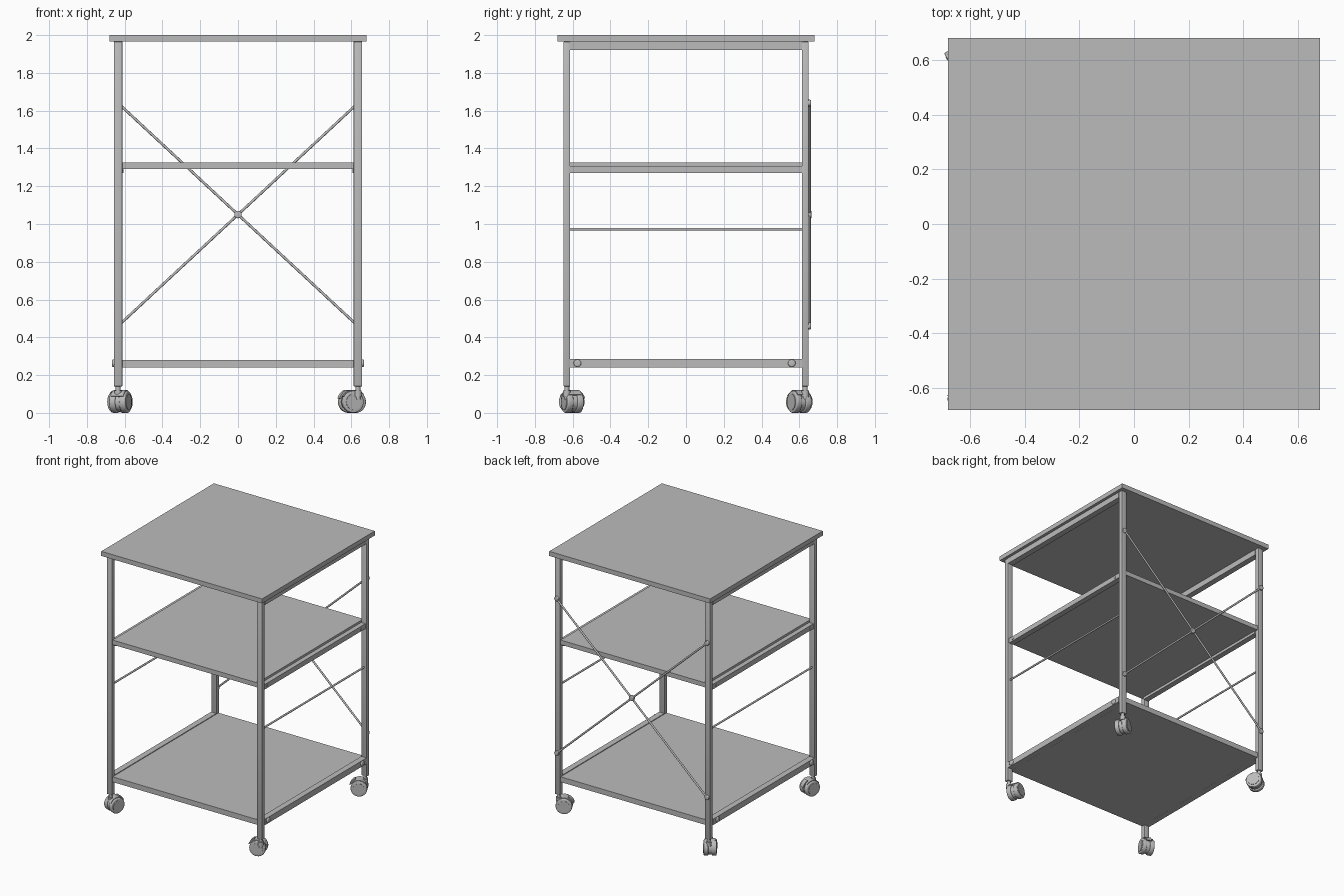
import bpy, bmesh, math
from mathutils import Vector, Matrix

if "Cube" in bpy.data.objects:
    bpy.data.objects.remove(bpy.data.objects["Cube"])

grey = bpy.data.materials.new("steel_grey")
grey.diffuse_color = (0.5, 0.5, 0.5, 1)
grey.use_nodes = True
grey.node_tree.nodes["Principled BSDF"].inputs["Base Color"].default_value = grey.diffuse_color


def finish(name, bm, smooth=False):
    mesh = bpy.data.meshes.new(name)
    bmesh.ops.recalc_face_normals(bm, faces=bm.faces)
    bm.to_mesh(mesh)
    bm.free()
    mesh.materials.append(grey)
    ob = bpy.data.objects.new(name, mesh)
    bpy.context.collection.objects.link(ob)
    if smooth:
        bpy.ops.object.select_all(action='DESELECT')
        ob.select_set(True)
        bpy.context.view_layer.objects.active = ob
        bpy.ops.object.shade_smooth_by_angle(angle=math.radians(35))
    return ob


def box(name, lo, hi, bevel=0.0):
    lo, hi = Vector(lo), Vector(hi)
    bm = bmesh.new()
    bmesh.ops.create_cube(bm, size=1)
    bmesh.ops.scale(bm, vec=hi - lo, verts=bm.verts)
    bmesh.ops.translate(bm, vec=(lo + hi) / 2, verts=bm.verts)
    if bevel:
        bmesh.ops.bevel(bm, geom=bm.edges[:], offset=bevel, segments=2,
                        affect='EDGES', profile=0.5)
    return finish(name, bm, bevel > 0)


def rod(name, a, b, r, seg=16, bevel=0.0):
    a, b = Vector(a), Vector(b)
    d = b - a
    bm = bmesh.new()
    bmesh.ops.create_cone(bm, cap_ends=True, segments=seg, radius1=r,
                          radius2=r, depth=d.length)
    if bevel:
        rims = [e for e in bm.edges if abs(e.verts[0].co.z - e.verts[1].co.z) < 1e-5]
        bmesh.ops.bevel(bm, geom=rims, offset=bevel, segments=3,
                        affect='EDGES', profile=0.5)
    turn = d.to_track_quat('Z', 'Y').to_matrix().to_4x4()
    bm.transform(Matrix.Translation((a + b) / 2) @ turn)
    return finish(name, bm, True)


def arc_band(name, r0, r1, a0, a1, width, matrix):
    """Curved plate swept around the local x axis."""
    bm = bmesh.new()
    n = 10
    outer, inner = [], []
    for i in range(n + 1):
        t = math.radians(a0 + (a1 - a0) * i / n)
        outer.append(bm.verts.new((-width / 2, r1 * math.cos(t), r1 * math.sin(t))))
        inner.append(bm.verts.new((-width / 2, r0 * math.cos(t), r0 * math.sin(t))))
    faces = [bm.faces.new((outer[i], outer[i + 1], inner[i + 1], inner[i]))
             for i in range(n)]
    ext = bmesh.ops.extrude_face_region(bm, geom=faces)
    verts = [g for g in ext['geom'] if isinstance(g, bmesh.types.BMVert)]
    bmesh.ops.translate(bm, vec=(width, 0, 0), verts=verts)
    bm.transform(matrix)
    return finish(name, bm, True)


LX, LY = 0.635, 0.631      # leg centres
HX, HY = 0.0225, 0.0175    # leg half sizes

# Top board
box("top_board", (-0.68, -0.68, 1.965), (0.68, 0.68, 2.0))

# Shelves
box("middle_shelf", (-0.612, -0.64, 1.29), (0.612, 0.64, 1.325))
box("bottom_shelf", (-0.612, -0.64, 0.24), (0.612, 0.64, 0.28))

for sx in (-1, 1):
    side = "right" if sx > 0 else "left"
    x0, x1 = sorted((sx * (LX - HX), sx * (LX + HX)))
    yi = LY - HY
    # Legs of the side frame
    for sy in (-1, 1):
        box(f"{side}_leg", (x0, sy * LY - HY, 0.14), (x1, sy * LY + HY, 1.965), 0.004)
    # Side rails
    box(f"{side}_top_rail", (x0, -yi, 1.922), (x1, yi, 1.965))
    box(f"{side}_bottom_rail", (x0, -yi, 0.24), (x1, yi, 0.285))
    m0, m1 = sorted((sx * 0.605, sx * 0.648))
    box(f"{side}_middle_rail", (m0, -yi, 1.27), (m1, yi, 1.308))
    rod(f"{side}_side_rod", (sx * LX, -yi, 0.972), (sx * LX, yi, 0.972), 0.007)
    for y in (-0.575, 0.56):
        # Rail bolts
        rod("bottom_rail_bolt", (sx * 0.65, y, 0.263), (sx * 0.667, y, 0.263), 0.02, 16, 0.006)
        rod("shelf_screw", (sx * 0.625, y, 1.287), (sx * 0.652, y, 1.287), 0.009)
    # Brace on the back, one diagonal per side
    y = 0.655 if sx > 0 else 0.65
    rod("back_brace", (sx * LX, y, 1.64), (-sx * LX, y, 0.46), 0.007, 12)
    for z in (1.64, 0.46):
        rod("brace_bolt", (sx * LX, 0.64, z), (sx * LX, 0.662, z), 0.018, 16, 0.005)
rod("brace_centre_bolt", (0, 0.642, 1.05), (0, 0.664, 1.05), 0.02, 16, 0.005)

# Swivel casters: leg corner, wheel centre, direction of the axle
casters = [
    ((1, -1), (0.597, -0.602), -70),
    ((-1, -1), (-0.622, -0.605), -20),
    ((1, 1), (0.607, 0.600), -62),
    ((-1, 1), (-0.625, 0.600), 34),
]
for (sx, sy), (cx, cy), ang in casters:
    m = Matrix.Translation((cx, cy, 0.058)) @ Matrix.Rotation(math.radians(ang), 4, 'Z')
    stem = Vector((sx * LX, sy * LY, 0))
    rod("caster_stem", stem + Vector((0, 0, 0.07)), stem + Vector((0, 0, 0.15)), 0.013)
    rod("caster_collar", stem + Vector((0, 0, 0.085)), stem + Vector((0, 0, 0.118)), 0.02)
    # Twin wheels with raised hubs
    for s in (-1, 1):
        rod("caster_wheel", m @ Vector((s * 0.012, 0, 0)), m @ Vector((s * 0.045, 0, 0)),
            0.058, 32, 0.006)
        rod("wheel_hub", m @ Vector((s * 0.04, 0, 0)), m @ Vector((s * 0.048, 0, 0)), 0.042, 32)
    # Housing between the wheels, hood and brake lever
    rod("caster_housing", m @ Vector((-0.013, 0, 0)), m @ Vector((0.013, 0, 0)), 0.05, 32)
    arc_band("caster_hood", 0.054, 0.063, 40, 150, 0.07, m)
    away = m.to_3x3() @ Vector((0, 1, 0))
    flip = 180 if away.dot(Vector((stem.x - cx, stem.y - cy, 0))) > 0 else 0
    arc_band("brake_lever", 0.063, 0.071, flip + 15 if not flip else 115,
             flip + 65 if not flip else 165, 0.035, m)
